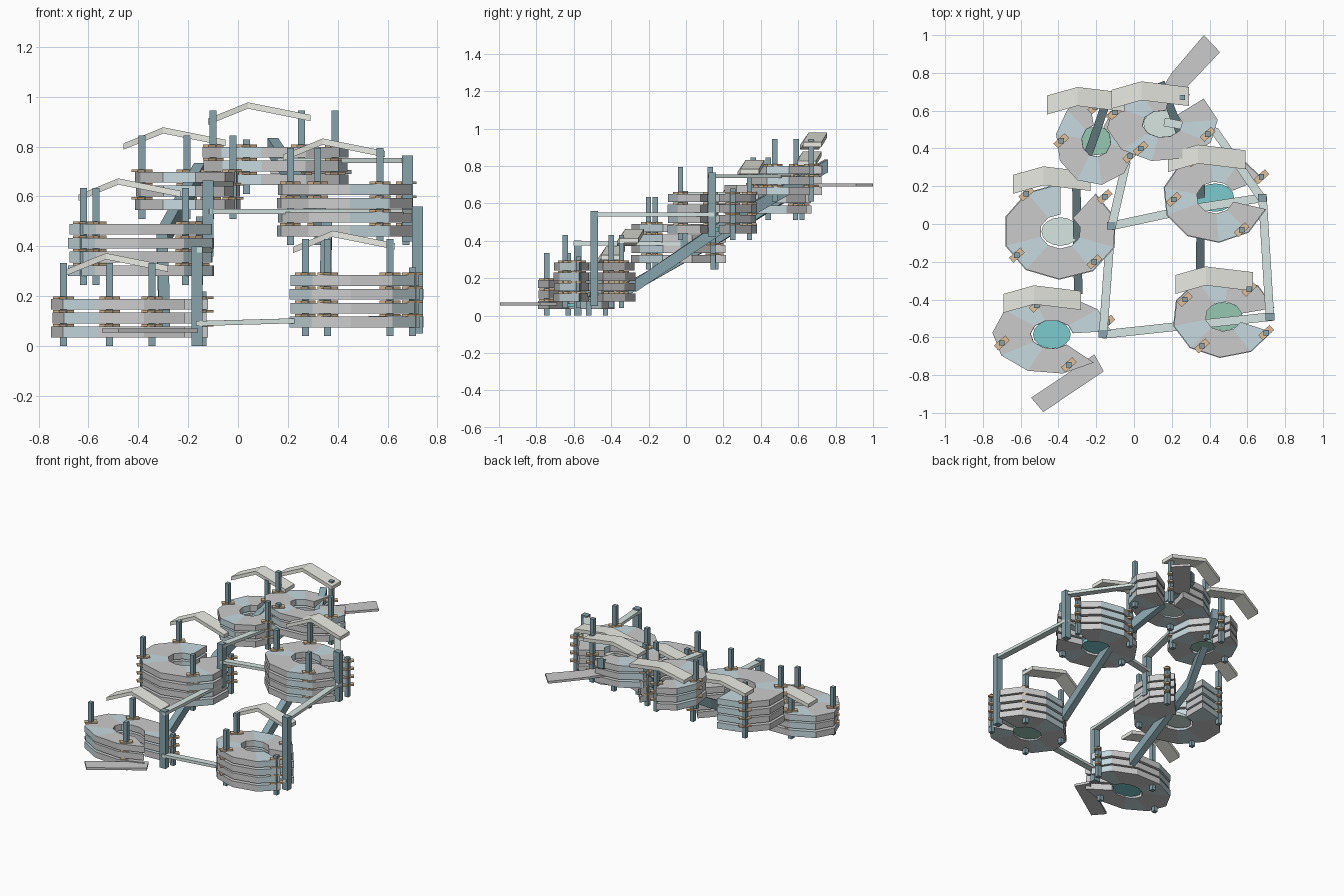
import bpy
from math import cos, sin, radians, pi
from mathutils import Vector

if "Cube" in bpy.data.objects:
    bpy.data.objects.remove(bpy.data.objects["Cube"])


def mat(name, r, g, b):
    m = bpy.data.materials.new(name)
    m.diffuse_color = (r, g, b, 1)
    m.use_nodes = True
    m.node_tree.nodes["Principled BSDF"].inputs["Base Color"].default_value = m.diffuse_color
    return m


CONCRETE = mat("concrete", .76, .76, .73)
GLASS = mat("blue_glass", .57, .70, .74)
STEEL = mat("dark_steel", .24, .37, .41)
DECK = mat("bridge_deck", .68, .79, .76)
ROOF = mat("roof_cream", .83, .83, .77)
WOOD = mat("timber", .75, .53, .32)
TEAL = mat("pool_teal", .20, .60, .61)
GREEN = mat("garden_green", .30, .57, .45)
PALE = mat("court_pale", .68, .79, .75)
WING = mat("landing", .76, .77, .74)


def mesh(name, verts, faces, mats, idx=None):
    me = bpy.data.meshes.new(name)
    me.from_pydata(verts, [], faces)
    for m in mats:
        me.materials.append(m)
    if idx:
        me.polygons.foreach_set("material_index", idx)
    me.update()
    ob = bpy.data.objects.new(name, me)
    bpy.context.collection.objects.link(ob)
    return ob


def ribbon(name, pts, w, h, m, side=None):
    """Mitred rectangular bar along a path, w wide and h high."""
    pts = [Vector(p) for p in pts]
    verts, faces = [], []
    for i, p in enumerate(pts):
        d = pts[min(i + 1, len(pts) - 1)] - pts[max(i - 1, 0)]
        s = Vector(side) if side else Vector((-d.y, d.x, 0)).normalized()
        for a, b in ((-1, -1), (1, -1), (1, 1), (-1, 1)):
            verts.append(p + s * (a * w / 2) + Vector((0, 0, b * h / 2)))
    for i in range(len(pts) - 1):
        for k in range(4):
            n = (k + 1) % 4
            faces.append((i*4 + k, i*4 + n, i*4 + 4 + n, i*4 + 4 + k))
    e = len(verts) - 4
    faces += [(3, 2, 1, 0), (e, e + 1, e + 2, e + 3)]
    return mesh(name, verts, faces, [m])


def box(name, c, s, m, rot=0):
    d = Vector((cos(rot), sin(rot), 0)) * s[0] / 2
    return ribbon(name, [Vector(c) - d, Vector(c) + d], s[1], s[2], m)


def plate(name, outline, z, h, m):
    n = len(outline)
    verts = [(x, y, z) for x, y in outline] + [(x, y, z + h) for x, y in outline]
    faces = [tuple(reversed(range(n))), tuple(range(n, 2 * n))]
    faces += [(i, (i + 1) % n, n + (i + 1) % n, n + i) for i in range(n)]
    return mesh(name, verts, faces, [m])


def ring_floor(name, cx, cy, rx, ry, z, h, start, span, phase, n=9):
    """Open faceted ring; every third bay is blue."""
    verts, faces, idx = [], [], []
    for i in range(n + 1):
        a = radians(start + span * i / n)
        for k, zz in ((1, z), (1, z + h), (.36, z + h), (.36, z)):
            verts.append((cx + rx * k * cos(a), cy + ry * k * sin(a), zz))
    for i in range(n):
        for k in range(4):
            j = (k + 1) % 4
            faces.append((i*4 + k, i*4 + 4 + k, i*4 + 4 + j, i*4 + j))
            idx.append(int(i % 3 == phase))
    faces += [(0, 1, 2, 3), (n*4 + 3, n*4 + 2, n*4 + 1, n*4)]
    return mesh(name, verts, faces, [CONCRETE, GLASS], idx + [0, 0])


# name, centre, radii, base z, floors, ring start, ring span, blue phase,
# court material, posts (x, y, tall?), roof peak
CLUSTERS = [
    ("front_left", (-.435, -.585), (.315, .21), .035, 3, 5, 310, 0, TEAL,
     [(-.70, -.63, 1), (-.345, -.745, 1), (-.14, -.52, 0), (-.515, -.43, 1)], (-.53, -.375, .36)),
    ("front_right", (.475, -.49), (.275, .22), .075, 4, 12, 326, 2, GREEN,
     [(.27, -.40, 1), (.36, -.645, 1), (.70, -.575, 0), (.61, -.345, 1)], (.38, -.275, .45)),
    ("mid_left", (-.39, -.04), (.305, .255), .28, 4, 90, 322, 0, PALE,
     [(-.57, .16, 1), (-.62, -.165, 1), (-.21, -.20, 1), (-.155, .145, 0)], (-.48, .255, .66)),
    ("mid_right", (.43, .14), (.28, .24), .44, 4, 25, 320, 1, TEAL,
     [(.21, .13, 1), (.32, .34, 1), (.57, -.03, 1), (.675, .25, 0)], (.34, .37, .82)),
    ("back_left", (-.20, .44), (.215, .235), .545, 3, 100, 320, 1, GREEN,
     [(-.385, .44, 1), (-.205, .62, 1), (-.11, .585, 0), (-.02, .36, 1)], (-.30, .675, .865)),
    ("back_right", (.15, .53), (.295, .20), .645, 3, 80, 322, 1, PALE,
     [(-.10, .59, 1), (.035, .40, 0), (.39, .475, 1), (.255, .67, 1)], (.04, .705, .965)),
]
H, STEP = .043, .0555

for nm, (cx, cy), (rx, ry), z0, floors, st, span, ph, court, posts, peak in CLUSTERS:
    top = z0 + (floors - 1) * STEP + H
    for f in range(floors):
        z = z0 + f * STEP
        k = 1 - .015 * (f % 2)
        ring_floor(f"{nm}_floor_{f}", cx, cy, rx * k, ry * k, z, H, st, span, ph)
        # timber brackets on each floor
        for x, y, _ in posts:
            box(f"{nm}_bracket", (x, y, z + H + .005), (.08, .035, .01), WOOD, radians(42))
    # posts
    for x, y, tall in posts:
        zt = top + (.145 if tall else .03)
        box(f"{nm}_post", (x, y, (z0 - .035 + zt) / 2), (.028, .028, zt - z0 + .035), STEEL)
    # central court
    plate(f"{nm}_court", [(cx + .1 * cos(t * pi / 8), cy + .075 * sin(t * pi / 8))
                          for t in range(16)], z0 + .01, .02, court)
    # bent canopy
    px, py, pz = peak
    ribbon(f"{nm}_canopy", [(px - .16, py - .045, pz - .065), (px, py, pz),
                            (px + .25, py - .03, pz - .05)], .1, .025, ROOF, (0, 1, 0))

# lift masts
for x, y, a, b in ((-.165, -.58, 0, .4), (.72, -.49, .05, .56),
                   (.68, .14, .42, .765), (-.12, -.01, .36, .665)):
    box("lift_mast", (x, y, (a + b) / 2), (.045, .04, b - a), STEEL)

# level bridges between masts and clusters
for p in ([(-.17, -.585, .09), (.73, -.49, .115)],
          [(-.165, -.60, .385), (-.12, .01, .385)],
          [(-.12, -.01, .54), (.30, .08, .54), (.69, .14, .54)],
          [(.72, -.50, .54), (.68, .15, .54)],
          [(-.12, -.02, .65), (-.04, .33, .65)],
          [(.68, .13, .745), (.43, .49, .745), (.16, .54, .745)]):
    ribbon("bridge", p, .045, .02, DECK)

# inclined spine beams
ribbon("left_spine_beam", [(-.295, -.37, .11), (-.305, .19, .43), (-.155, .62, .70)],
       .045, .07, STEEL)
ribbon("right_spine_beam", [(.35, -.27, .16), (.355, .2, .48), (.14, .75, .80)],
       .045, .07, STEEL)

# landing wings at both ends
plate("front_landing", [(-.545, -.92), (-.48, -.995), (-.16, -.78), (-.21, -.69), (-.38, -.81)],
      .055, .016, WING)
plate("back_landing", [(.37, 1.0), (.2, .8), (.13, .69), (.25, .67), (.285, .73), (.455, .91)],
      .69, .016, WING)
